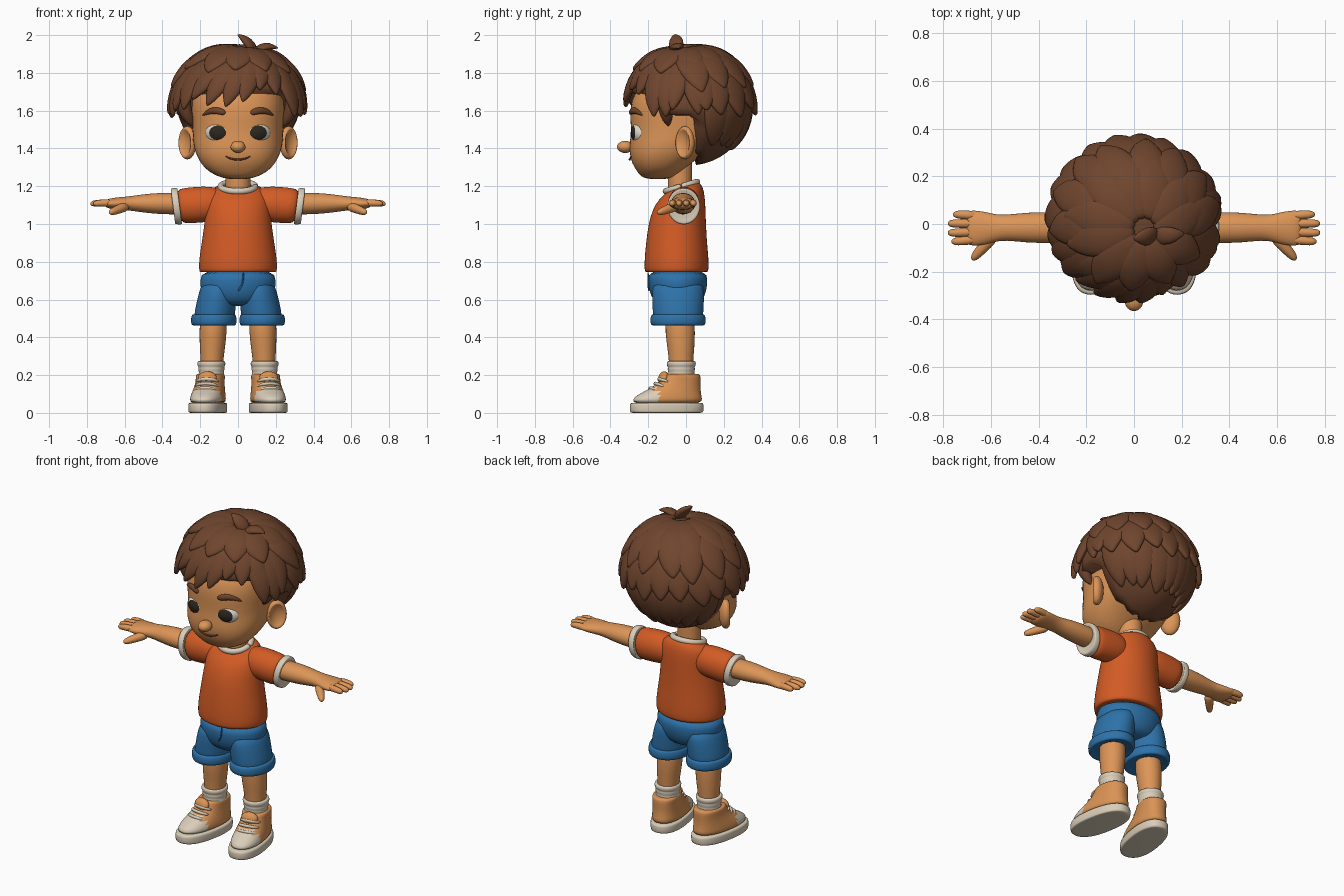
import bpy, bmesh, random
from math import sin, cos, pi, radians, copysign
from mathutils import Vector, Matrix

random.seed(4)
cube = bpy.data.objects.get("Cube")
if cube:
    bpy.data.objects.remove(cube)


def material(name, r, g, b):
    m = bpy.data.materials.new(name)
    m.use_nodes = True
    m.diffuse_color = (r, g, b, 1)
    bsdf = m.node_tree.nodes["Principled BSDF"]
    bsdf.inputs["Base Color"].default_value = (r, g, b, 1)
    bsdf.inputs["Roughness"].default_value = 0.7
    return m


SKIN = material("skin", .72, .30, .095)
HAIR = material("brown hair", .16, .06, .027)
SHIRT = material("orange cloth", .65, .105, .018)
SHORTS = material("blue cloth", .027, .17, .40)
TRIM = material("cream trim", .70, .61, .48)
SHOE = material("tan leather", .70, .29, .09)
WHITE = material("eye white", .76, .72, .64)
IRIS = material("dark iris", .025, .02, .014)
LIP = material("mouth line", .20, .06, .025)


def finish(name, bm, mat, level=1, mirror=False, xf=None, paint=None):
    """Turn a bmesh into a smooth object; paint = (second material, face rule)."""
    bmesh.ops.recalc_face_normals(bm, faces=bm.faces)
    for f in bm.faces:
        f.smooth = True
        if paint and paint[1](f.calc_center_median()):
            f.material_index = 1
    if xf:
        bm.transform(xf)
    me = bpy.data.meshes.new(name)
    bm.to_mesh(me)
    bm.free()
    me.materials.append(mat)
    if paint:
        me.materials.append(paint[0])
    ob = bpy.data.objects.new(name, me)
    bpy.context.scene.collection.objects.link(ob)
    if mirror:
        ob.modifiers.new("mirror", 'MIRROR').use_mirror_merge = False
    if level:
        sub = ob.modifiers.new("smooth", 'SUBSURF')
        sub.levels = sub.render_levels = level
    return ob


def loft(name, strips, mat, segs=24, p=1.0, **kw):
    """Skin each strip of (centre, U, V) rings and cap its ends."""
    bm = bmesh.new()
    for rings in strips:
        loops = []
        for c, u, v in rings:
            loop = []
            for i in range(segs):
                a, b = cos(2 * pi * i / segs), sin(2 * pi * i / segs)
                a, b = copysign(abs(a) ** p, a), copysign(abs(b) ** p, b)
                loop.append(bm.verts.new(c + u * a + v * b))
            loops.append(loop)
        for lo, hi in zip(loops, loops[1:]):
            for i in range(segs):
                j = (i + 1) % segs
                bm.faces.new((lo[i], lo[j], hi[j], hi[i]))
        bm.faces.new(loops[0])
        bm.faces.new(loops[-1])
    return finish(name, bm, mat, **kw)


def zr(*rows):  # rings stacked upwards: z, cx, cy, rx, ry
    return [[(Vector((cx, cy, z)), Vector((rx, 0, 0)), Vector((0, ry, 0)))
             for z, cx, cy, rx, ry in rows]]


def xr(*rows):  # rings stacked sideways: x, cy, cz, ry, rz
    return [[(Vector((x, cy, cz)), Vector((0, ry, 0)), Vector((0, 0, rz)))
             for x, cy, cz, ry, rz in rows]]


def sweep(pts, ups, ws, ts):
    """Rings along a path with a width and a thickness at each point."""
    pts = [Vector(q) for q in pts]
    rings = []
    for i, q in enumerate(pts):
        t = (pts[min(i + 1, len(pts) - 1)] - pts[max(i - 1, 0)]).normalized()
        side = t.cross(Vector(ups[i])).normalized()
        rings.append((q, side * ws[i], side.cross(t) * ts[i]))
    return rings


def tube(pts, r, up=(0, 0, 1), flat=1.0):
    return sweep(pts, [up] * len(pts), r, [x * flat for x in r])


def ball(name, mat, xf, mirror=False, paint=None, shape=None):
    bm = bmesh.new()
    bmesh.ops.create_uvsphere(bm, u_segments=32, v_segments=24, radius=1)
    for v in bm.verts:
        if shape:
            v.co = shape(v.co)
    return finish(name, bm, mat, 0, mirror, xf, paint)


def place(loc, scale, yaw=0, pitch=0):
    return (Matrix.Translation(loc) @ Matrix.Rotation(radians(yaw), 4, 'Z')
            @ Matrix.Rotation(radians(pitch), 4, 'X') @ Matrix.Diagonal((*scale, 1)))


# Head and neck
loft("head", zr((1.237, 0, -.15, .05, .05), (1.25, 0, -.15, .105, .09), (1.28, 0, -.14, .16, .12),
                (1.32, 0, -.13, .198, .157), (1.38, 0, -.1, .229, .202), (1.44, 0, -.06, .24, .238),
                (1.5, 0, -.045, .24, .245), (1.6, 0, -.04, .252, .26), (1.7, 0, -.03, .245, .25),
                (1.79, 0, -.01, .18, .18), (1.83, 0, 0, .09, .09)), SKIN, 32, .85)
loft("neck", zr((1.1, 0, -.03, .07, .065), (1.2, 0, -.03, .068, .064), (1.28, 0, -.035, .067, .066),
                (1.38, 0, -.03, .075, .07)), SKIN)
ball("nose", SKIN, place((0, -.322, 1.408), (.039, .043, .032)))
loft("mouth", [tube([(-.07, -.289, 1.362), (-.045, -.296, 1.346), (0, -.3, 1.338), (.045, -.296, 1.346),
                     (.07, -.289, 1.362)], [.003, .005, .006, .005, .003], (0, -1, 0))], LIP, 8)
ball("eye", WHITE, place((.098, -.232, 1.483), (.075, .062, .06), 12, 90), True,
     (IRIS, lambda c: c.z > .79))
loft("eyebrow", [tube([(.066, -.294, 1.585), (.08, -.292, 1.592), (.11, -.283, 1.602), (.15, -.263, 1.6),
                       (.19, -.228, 1.574)], [.008, .017, .02, .017, .004], (0, -1, 0), .7)],
     HAIR, 12, mirror=True)


def bowl(c):  # hollow out the outer side of the ear
    return Vector((c.x, c.y, c.z if c.z < .55 else 1.1 - c.z * 1.0 - .25 * (c.z - .55)))


ear_axis = Matrix(((.66, 0, .75), (.75, 0, -.66), (0, 1, 0))).to_4x4()
ball("ear", SKIN, Matrix.Translation((.268, -.005, 1.43)) @ ear_axis
     @ Matrix.Diagonal((.058, .088, .038, 1)), True, shape=bowl)

# Hair: a closed cap, tucked in over the face and ears
HC, HR = Vector((0, .015, 1.62)), Vector((.33, .32, .31))


def cap_shape(c):
    q = HC + c * HR
    limit = 1.67 if q.y < -.12 else 1.54 if q.y < .05 else 0
    if q.z < limit:
        return HC + (q - HC) * .6
    if q.z < 1.6:
        q.x *= 1 - .5 * (1.6 - q.z)
    return q


ball("hair_cap", HAIR, Matrix.Identity(4), shape=cap_shape)

STEPS = [0, .15, .35, .55, .75, .9, 1]
LEAF = [.4, .75, .95, 1, .8, .45, .05]


def lock(a0, a1, t0, t1, width, lift, flick, thick=.03):
    """A leaf-shaped lock running down the cap from polar angle t0 to t1."""
    pts, ups = [], []
    for s in STEPS:
        a, t = radians(a0 + (a1 - a0) * s), t0 + (t1 - t0) * s
        d = Vector((sin(t) * cos(a), sin(t) * sin(a), cos(t)))
        d = (d + Vector((.15, -.12, 0)) * max(0, 1 - t)).normalized()
        q = d * HR * (1 + lift * min(1, 2 * s) + flick * s ** 4)
        if q.z < -.02:
            q.x *= 1 + .5 * (q.z + .02)
        pts.append(HC + q)
        ups.append(d)
    return sweep(pts, ups, [width * w for w in LEAF], [thick * (.35 + .65 * w) for w in LEAF])


def layer(name, count, first, last, t0, t1, width, lift, flick, twist=8):
    locks = []
    for i in range(count):
        a = first + (last - first) * i / (count - 1)
        locks.append(lock(a, a + twist + random.uniform(-5, 5), t0, t1 + random.uniform(-.08, .08),
                          width, lift, flick))
    loft(name, locks, HAIR, 10)


layer("nape_locks", 9, 28, 144, .9, 2.35, .085, -.01, .02, 4)
layer("back_locks", 10, 5, 167, .6, 1.68, .092, .04, .08)
layer("upper_back_locks", 8, 0, 180, .3, 1.3, .09, .07, .05)
layer("crown_locks", 11, 0, 327, .12, 1.0, .088, .055, .06)
layer("left_side_locks", 4, -38, 2, .5, 1.66, .075, .03, .07, 2)
layer("right_side_locks", 4, 176, 216, .5, 1.68, .075, .03, .07, 2)
loft("sideburns", [lock(a, a, 1.0, 1.95, .048, -.03, -.13, .04) for a in (-24, 204)], HAIR, 10)

# Fringe swept to one side: start azimuth, tip azimuth, tip polar angle
FRINGE = [(-118, -150, 1.5), (-100, -134, 1.46), (-88, -118, 1.56), (-78, -101, 1.58),
          (-68, -86, 1.5), (-58, -70, 1.3), (-48, -54, 1.38), (-36, -36, 1.5)]
loft("fringe", [lock(a, b, .3, t, .072, .035, .03) for a, b, t in FRINGE], HAIR, 10)
loft("crown_tuft", [
    tube([(.09, -.05, 1.9), (.07, -.05, 1.945), (.035, -.055, 1.98), (-.005, -.06, 2.005)],
         [.03, .047, .04, .004], (0, -.3, 1), .55),
    tube([(.08, -.05, 1.9), (.12, -.05, 1.935), (.17, -.045, 1.945), (.215, -.04, 1.93)],
         [.03, .045, .035, .004], (0, -.2, 1), .55)], HAIR, 10)

# Shirt
shirt = loft("shirt", zr((.75, 0, -.05, .17, .13), (.741, 0, -.05, .2, .164), (.755, 0, -.05, .209, .171),
                         (.82, 0, -.05, .206, .17), (.9, 0, -.05, .193, .162), (1.0, 0, -.047, .178, .153),
                         (1.08, 0, -.036, .172, .14), (1.14, 0, -.022, .168, .122),
                         (1.18, 0, -.01, .148, .1), (1.203, 0, -.015, .11, .085),
                         (1.205, 0, -.02, .08, .075)), SHIRT, 32)
for v in shirt.data.vertices:  # neckline drops towards the front
    v.co.z += v.co.y * 3.2 * max(0, v.co.z - 1.12)
ring = [(.092 * cos(i * pi / 16), -.024 + .083 * sin(i * pi / 16)) for i in range(33)]
loft("collar", [tube([(x, y, 1.205 + .3 * y) for x, y in ring], [.018] * 33)], TRIM, 10)

slant = Matrix(((1, 0, .13, -.142), (0, 1, 0, 0), (0, 0, 1, 0), (0, 0, 0, 1)))
loft("sleeve", xr((.06, -.01, 1.11, .07, .08), (.14, -.012, 1.107, .085, .092), (.2, -.012, 1.103, .085, .096),
                  (.27, -.012, 1.097, .083, .094), (.325, -.012, 1.094, .08, .09)),
     SHIRT, mirror=True, xf=slant)
loft("sleeve_cuff", xr((.315, -.012, 1.094, .07, .08), (.306, -.012, 1.094, .083, .093),
                       (.31, -.012, 1.094, .088, .098), (.342, -.012, 1.094, .087, .097),
                       (.347, -.012, 1.094, .08, .09), (.337, -.012, 1.094, .065, .07)),
     TRIM, mirror=True, xf=slant)

# Arms and hands
loft("arm", xr((.25, -.015, 1.105, .062, .055), (.36, -.015, 1.108, .066, .058), (.45, -.015, 1.109, .064, .055),
               (.54, -.015, 1.109, .053, .043), (.58, -.017, 1.109, .057, .037), (.63, -.018, 1.108, .071, .034),
               (.68, -.017, 1.108, .076, .028), (.705, -.016, 1.108, .07, .018)), SKIN, mirror=True)
fingers = [tube([(.655, y * .85, 1.108), (.70, y * .95, 1.112), (tip - .022, y, 1.11), (tip - .006, y, 1.107),
                 (tip + .002, y, 1.106)], [.019, .02, .018, .014, .005])
           for y, tip in ((.04, .758), (.002, .78), (-.037, .78), (-.073, .765))]
fingers.append(tube([(.585, -.045, 1.095), (.62, -.085, 1.083), (.652, -.118, 1.07), (.672, -.142, 1.062),
                     (.68, -.151, 1.06)], [.026, .026, .022, .017, .006]))
loft("fingers", fingers, SKIN, 12, mirror=True)

# Shorts
loft("shorts_body", zr((.565, 0, -.043, .1, .09), (.59, 0, -.043, .165, .13), (.65, 0, -.043, .201, .154),
                       (.7, 0, -.043, .2, .157), (.76, 0, -.045, .197, .157)), SHORTS, 32)
loft("shorts_leg", zr((.48, .128, -.042, .108, .132), (.52, .124, -.042, .108, .134),
                      (.57, .117, -.042, .107, .137), (.64, .105, -.042, .102, .14),
                      (.71, .09, -.042, .095, .13)), SHORTS, mirror=True)
loft("shorts_cuff", zr(*[(z, .128, -.042, .12 * k, .146 * k) for z, k in (
    (.475, .8), (.46, .92), (.467, 1), (.49, 1.02), (.512, 1), (.524, .95), (.517, .8))]),
    SHORTS, mirror=True)
loft("fly_seam", [tube([(.028, -.201, .75), (.028, -.2, .69), (.012, -.198, .66), (0, -.196, .645)],
                       [.005] * 4, (0, -1, 0))], SHORTS, 8)

# Legs and socks
loft("leg", zr((.15, .14, -.025, .055, .06), (.27, .138, -.026, .059, .064), (.34, .136, -.027, .067, .071),
               (.41, .132, -.03, .072, .079), (.56, .13, -.035, .075, .08)), SKIN, mirror=True)
loft("sock", zr(*[(z, .141, -.025, r, r * 1.04) for z, r in (
    (.15, .064), (.185, .068), (.2, .071), (.213, .065), (.228, .07), (.236, .07), (.243, .068),
    (.252, .075), (.268, .075), (.276, .069), (.27, .055))]), TRIM, mirror=True)

# Shoes, turned slightly outwards
foot = place((.16, -.102, 0), (1, 1, 1), 10)
loft("sole", zr(*[(z, 0, 0, .096 * k, .198 * k) for z, k in (
    (0, .8), (0, .97), (.006, 1), (.045, 1), (.054, .98), (.054, .8))]),
    TRIM, 32, .85, mirror=True, xf=foot)
loft("shoe_upper", zr((.045, 0, 0, .088, .19), (.075, 0, .004, .089, .185), (.095, 0, .015, .086, .17),
                      (.115, 0, .032, .082, .15), (.14, 0, .055, .077, .125), (.17, 0, .073, .074, .108),
                      (.195, 0, .08, .076, .1), (.208, 0, .08, .072, .095), (.205, 0, .08, .05, .07)),
     SHOE, 40, .88, mirror=True, xf=foot, paint=(TRIM, lambda c: c.y < -.05 - .2 * (c.z - .05)))
ball("shoe_tongue", SHOE, foot @ place((0, -.018, .185), (.05, .026, .036), 0, -20), True)
loft("laces", [tube([(-.062, y + .045, z - .012), (-.045, y + .012, z), (0, y, z + .006), (.045, y + .012, z),
                     (.062, y + .045, z - .012)], [.006, .01, .01, .01, .006])
               for y, z in ((-.092, .128), (-.066, .152), (-.045, .176))], TRIM, 8, mirror=True, xf=foot)
